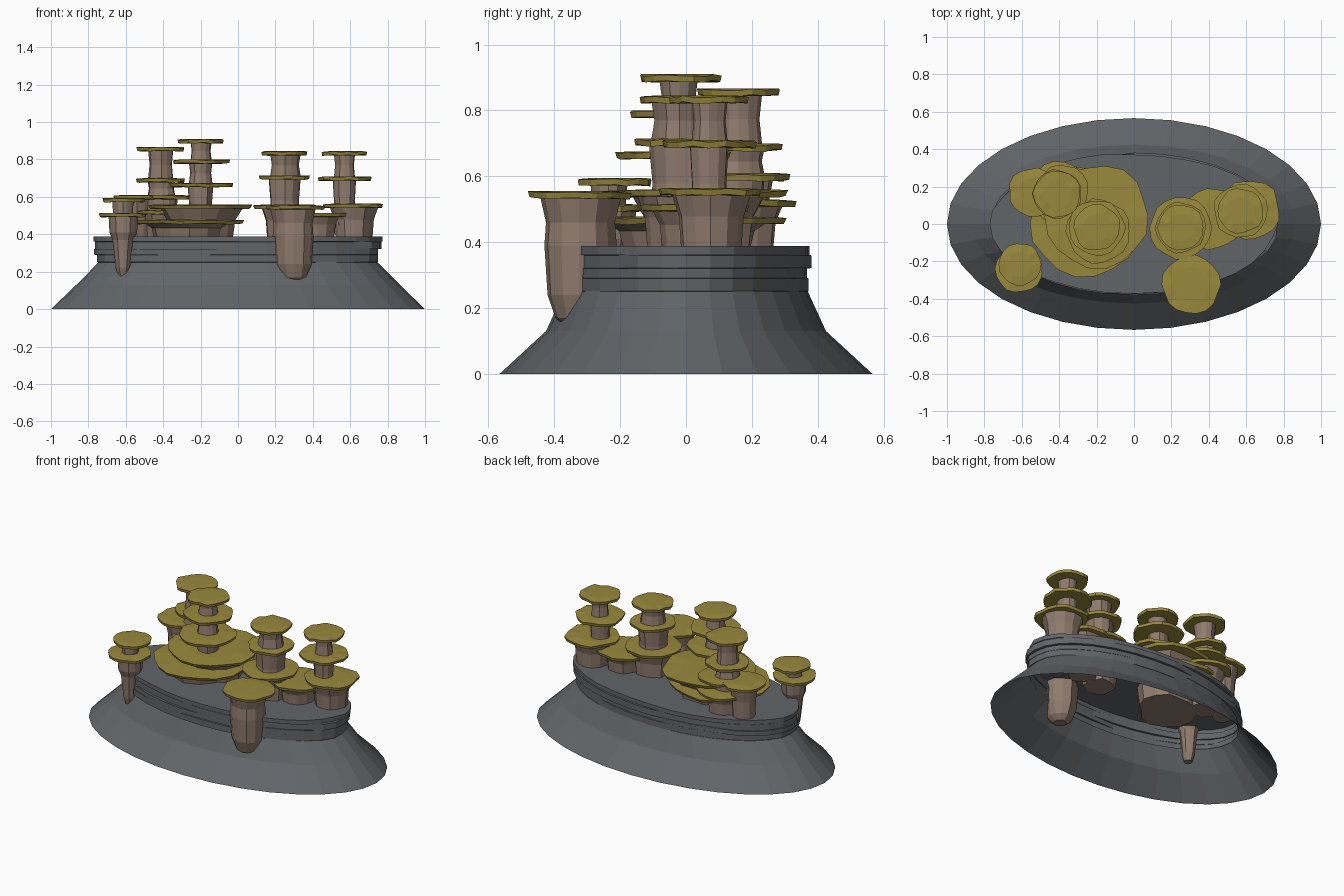
import bpy, bmesh, math, random

if "Cube" in bpy.data.objects:
    bpy.data.objects.remove(bpy.data.objects["Cube"])
random.seed(4)


def material(name, rgb):
    m = bpy.data.materials.new(name)
    m.diffuse_color = (*rgb, 1)
    m.use_nodes = True
    m.node_tree.nodes["Principled BSDF"].inputs["Base Color"].default_value = m.diffuse_color
    return m


GREY = material("dark_rock", (0.12, 0.13, 0.14))
BROWN = material("brown_rock", (0.28, 0.20, 0.155))
MOSS = material("moss", (0.32, 0.25, 0.045))


def loft(name, rings, mat, bottom=True, fan=False):
    """Join rings of points with flat faces, capping the top and bottom."""
    bm = bmesh.new()
    vs = [[bm.verts.new(p) for p in r] for r in rings]
    n = len(vs[0])
    for a, b in zip(vs, vs[1:]):
        for i in range(n):
            j = (i + 1) % n
            bm.faces.new((a[i], a[j], b[j], b[i]))
    if fan:
        c = [sum(p[k] for p in rings[-1]) / n for k in range(3)]
        tip = bm.verts.new(c)
        for i in range(n):
            bm.faces.new((vs[-1][i], vs[-1][(i + 1) % n], tip))
    else:
        bm.faces.new(vs[-1])
    if bottom:
        bm.faces.new(vs[0][::-1])
    me = bpy.data.meshes.new(name)
    bm.to_mesh(me)
    bm.free()
    me.materials.append(mat)
    ob = bpy.data.objects.new(name, me)
    bpy.context.collection.objects.link(ob)
    return ob


def ring(x, y, z, scale, n, rx=1.0, ry=1.0, dz=None):
    pts = []
    for i in range(n):
        a = math.tau * i / n
        pts.append((x + rx * scale[i] * math.cos(a), y + ry * scale[i] * math.sin(a),
                    z + (dz[i] if dz else 0)))
    return pts


def plate(name, x, y, z, r):
    """Thin moss cap with a wavy edge."""
    n = 18
    ph = random.uniform(0, 6)
    s = [r * (0.97 + 0.03 * math.sin(5 * math.tau * i / n + ph) + random.uniform(-.03, .03))
         for i in range(n)]
    dz = [random.uniform(-.004, .004) for _ in range(n)]
    loft(name, [ring(x, y, z - .013, [v * .72 for v in s], n),
                ring(x, y, z - .012, [v * .97 for v in s], n, dz=dz),
                ring(x, y, z + .006, s, n, dz=dz),
                ring(x, y, z + .010, [v * .6 for v in s], n)], MOSS, fan=True)


def column(name, x, y, profile):
    """Faceted rock pillar; profile holds (z, radius)."""
    n = 12
    s = [random.uniform(.92, 1.06) for _ in range(n)]
    loft(name, [ring(x, y, z, [r * v for v in s], n) for z, r in profile], BROWN)


# Hollow flared base with stepped ledges near the top
N = 32
one = [1.0] * N
rings = [ring(0, 0, z, one, N, rx, ry) for z, rx, ry in
         ((0, 1, .566), (.13, .865, .425), (.25, .745, .37))]
for z0, z1 in ((.25, .29), (.29, .32), (.32, .36), (.36, .388)):
    s, v = [], 1.0
    for i in range(N):
        if i % 3 == 0:
            v = random.uniform(.965, 1.015)
        s.append(v)
    rings += [ring(0, 0, z0 + .001, s, N, .765, .378), ring(0, 0, z1, s, N, .765, .378)]
loft("rock_base", rings, GREY, bottom=False)

# Stepped towers: x, y, pillar radius, foot z, moss plates (dx, dy, z, radius)
towers = {
    "left_front_tower": (-.20, -.02, .058, .45,
                         [(0, 0, .90, .128), (0, 0, .79, .155), (.01, -.02, .665, .175)]),
    "left_back_tower": (-.41, .16, .068, .30,
                        [(0, 0, .857, .13), (0, 0, .69, .135), (.03, .02, .60, .14)]),
    "middle_tower": (.25, -.02, .072, .45,
                     [(0, 0, .835, .126), (0, 0, .705, .138)]),
    "right_tower": (.57, .07, .05, .45,
                    [(0, 0, .835, .125), (0, 0, .70, .148)]),
}
for name, (x, y, r, foot, plates) in towers.items():
    zs = [foot] + sorted(p[2] for p in plates)
    for k, (a, b) in enumerate(zip(zs, zs[1:])):
        q = r * (1.25 - .12 * k)
        column(f"{name}_pillar_{k}", x, y, [(a, q), ((a + b) / 2, q * .88), (b, q)])
    for k, (dx, dy, z, pr) in enumerate(plates):
        plate(f"{name}_moss_{k}", x + dx, y + dy, z, pr)

# Broad low terraces: x, y, z, plate radius, pillar radius
terraces = [(-.20, .04, .55, .285, .20), (-.26, .01, .468, .305, .23),
            (-.54, .17, .60, .135, .085), (-.40, .17, .52, .17, .12),
            (.25, -.02, .55, .172, .125), (.42, .03, .505, .168, .12),
            (.62, .075, .555, .165, .115)]
for k, (x, y, z, r, q) in enumerate(terraces):
    column(f"terrace_pillar_{k}", x, y,
           [(.27, q * .75), (.38, q * .82), ((z + .4) / 2, q * .88), (z, q * 1.1)])
    plate(f"terrace_moss_{k}", x, y, z, r)

# Hanging pillars on the front cliff
column("front_right_pillar", .30, -.325,
       [(.14, .04), (.17, .075), (.24, .10), (.39, .11), (.46, .105), (.545, .125)])
plate("front_right_moss", .305, -.325, .545, .16)
column("front_left_pillar", -.615, -.235,
       [(.175, .025), (.22, .04), (.37, .058), (.41, .075), (.50, .08)])
column("front_left_upper_pillar", -.615, -.235, [(.50, .05), (.585, .055)])
plate("front_left_lower_moss", -.615, -.24, .505, .132)
plate("front_left_upper_moss", -.61, -.215, .585, .118)
